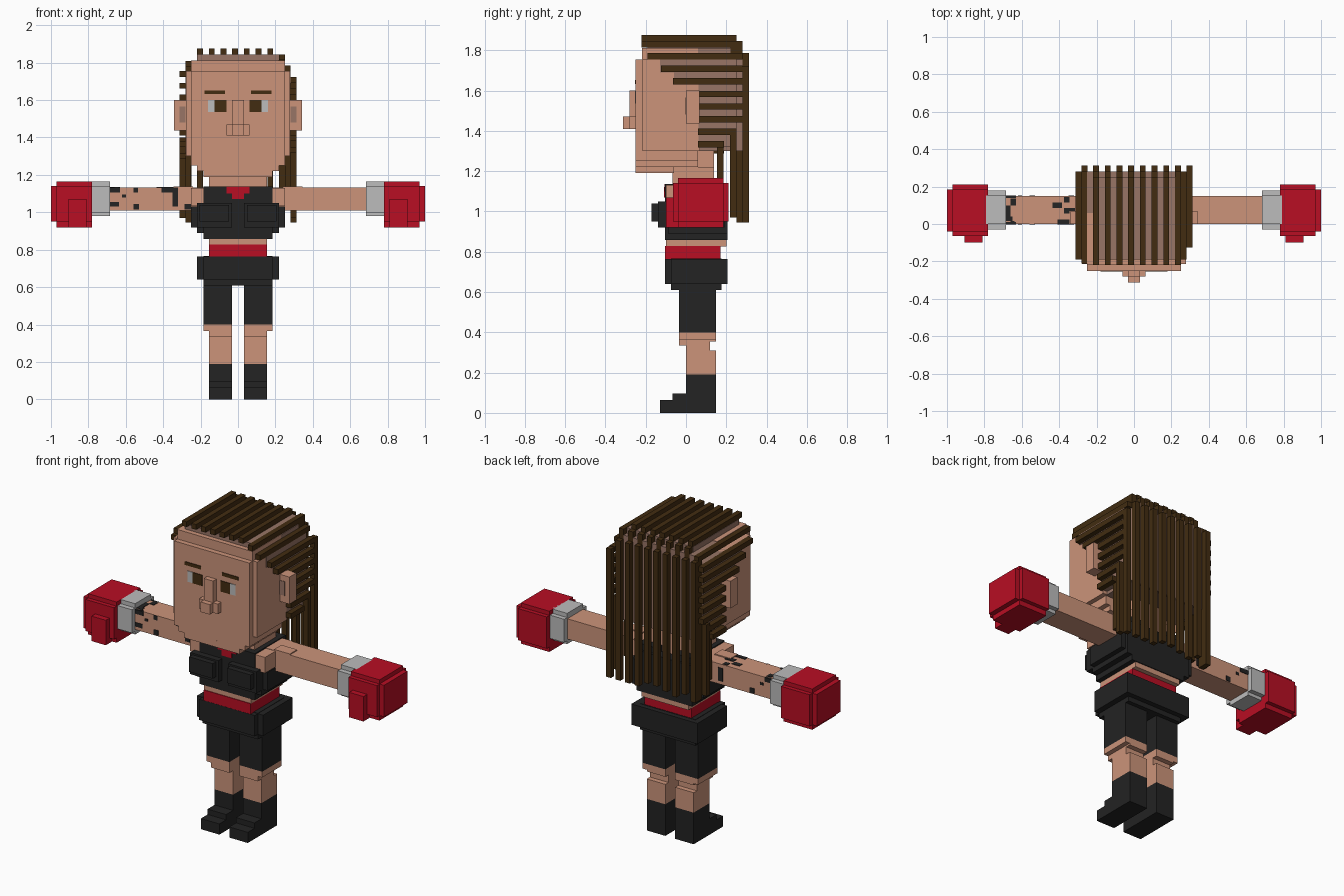
import bpy, bmesh, random

random.seed(4)
V = 0.03125  # block unit


def material(name, rgb):
    m = bpy.data.materials.new(name)
    lin = [(c / 255 / 12.92) if c < 11 else ((c / 255 + 0.055) / 1.055) ** 2.4 for c in rgb]
    m.diffuse_color = (*lin, 1)
    return m


SKIN = material("skin", (204, 148, 122))
SCALP = material("shaved_scalp", (152, 117, 102))
HAIR = material("dark_brown", (66, 44, 17))
BLACK = material("black_cloth", (35, 35, 35))
RED = material("red", (184, 14, 35))
GREY = material("light_grey", (188, 188, 188))


def part(name, mat, boxes, mirror=False):
    """Join boxes (x0, x1, y0, y1, z0, z1) into one object, optionally doubled across x."""
    bm = bmesh.new()
    if mirror:
        boxes = boxes + [(-b[1], -b[0], *b[2:]) for b in boxes]
    for x0, x1, y0, y1, z0, z1 in boxes:
        vs = bmesh.ops.create_cube(bm, size=1)["verts"]
        bmesh.ops.scale(bm, vec=(x1 - x0, y1 - y0, z1 - z0), verts=vs)
        bmesh.ops.translate(bm, vec=((x0 + x1) / 2, (y0 + y1) / 2, (z0 + z1) / 2), verts=vs)
    me = bpy.data.meshes.new(name)
    bm.to_mesh(me)
    bm.free()
    me.materials.append(mat)
    ob = bpy.data.objects.new(name, me)
    bpy.context.collection.objects.link(ob)
    return ob


def c(w, *rest):
    """Box centred on x with half width w."""
    return (-w, w, *rest)


# Legs
part("boots", BLACK, [(.033, .156, 0, .15, 0, .19),
                      (.033, .156, -.13, .01, 0, .064),
                      (.033, .156, -.066, .01, .06, .096)], True)
part("shins", SKIN, [(.033, .156, 0, .12, .19, .40),
                     (.033, .156, .11, .15, .19, .31),
                     (.033, .156, .11, .15, .355, .40),
                     (.033, .185, -.035, .15, .365, .40),
                     (.033, .156, -.035, .02, .335, .37)], True)
part("short_legs", BLACK, [(.033, .185, -.035, .15, .40, .64)], True)
part("shorts", BLACK, [c(.185, -.075, .175, .61, .767), c(.22, -.075, .205, .64, .765),
                       c(.185, -.105, .205, .64, .765)])

# Torso
part("belt", RED, [c(.156, -.104, .172, .76, .828)])
part("midriff", SKIN, [c(.156, -.10, .20, .826, .87)])
part("top", BLACK, [c(.185, -.104, .205, .857, 1.10),
                    c(.22, -.09, .205, .89, 1.04),
                    c(.25, -.075, .19, .92, 1.03)])
part("top_straps", BLACK, [(.062, .185, -.104, .19, 1.09, 1.137)], True)
part("chest", BLACK, [(.033, .22, -.14, -.09, .92, 1.05),
                      (.048, .205, -.172, -.13, .95, 1.04)], True)
part("red_collar", RED, [c(.062, -.107, -.06, 1.10, 1.137), c(.033, -.109, -.08, 1.07, 1.12)])
part("neck", SKIN, [c(.156, -.066, .14, 1.06, 1.22), c(.11, -.03, .14, 1.2, 1.3)])

# Arms
part("shoulders", SKIN, [(.15, .25, -.10, .16, 1.035, 1.13),
                         (.24, .345, 0, .07, 1.02, 1.138)], True)
part("arms", SKIN, [(.17, .70, 0, .15, 1.01, 1.132)], True)
part("glove_cuffs", GREY, [(.685, .79, 0, .152, .98, 1.165),
                           (.685, .79, -.03, .18, 1.0, 1.14)], True)
part("gloves", RED, [(.78, .97, -.065, .21, .95, 1.14),
                     (.78, .97, -.04, .185, .92, 1.165),
                     (.96, 1.0, -.04, .185, .95, 1.14),
                     (.81, .905, -.10, 0, .92, 1.07)], True)

# Arm markings: plates on the front, the top and the back of one arm
E = .003
front = [(-.69, -.63, 1.107, 1.132), (-.69, -.635, 1.03, 1.055), (-.62, -.60, 1.08, 1.095),
         (-.56, -.535, 1.105, 1.132), (-.56, -.53, 1.015, 1.045), (-.41, -.32, 1.107, 1.132),
         (-.35, -.32, 1.03, 1.11), (-.285, -.25, 1.015, 1.045)]
top = [(-.66, -.63, .10, .135), (-.69, -.66, .04, .10), (-.69, -.65, .015, .04),
       (-.66, -.64, 0, .015), (-.375, -.345, .115, .145), (-.435, -.385, .085, .115),
       (-.375, -.315, .055, .085), (-.41, -.34, 0, .025)]
part("arm_markings", BLACK,
     [(a, b, -E, .01, z0, z1) for a, b, z0, z1 in front] +
     [(a, b, y0, y1, 1.12, 1.132 + E) for a, b, y0, y1 in top] +
     [(a, b, .14, .15 + E, z0, z1) for a, b, z0, z1 in front[::2]])

# Head
part("head", SKIN, [c(.25, -.219, .06, 1.25, 1.812),
                    c(.278, -.215, .07, 1.30, 1.755),
                    c(.25, -.25, -.21, 1.25, 1.755),
                    c(.22, -.25, .06, 1.22, 1.26),
                    c(.185, -.25, -.06, 1.19, 1.23)])
part("ears", SKIN, [(.27, .342, 0, .066, 1.437, 1.60)], True)
part("ear_hollows", SCALP, [(.28, .312, -E, .02, 1.48, 1.565)], True)
part("scalp", SCALP, [c(.22, -.19, .25, 1.80, 1.843),
                      c(.25, .05, .28, 1.30, 1.81),
                      c(.281, .062, .25, 1.32, 1.755),
                      c(.281, -.06, .1, 1.63, 1.755),
                      c(.281, -.13, 0, 1.69, 1.755)])
part("nose", SKIN, [c(.031, -.281, -.24, 1.44, 1.60),
                    c(.062, -.281, -.24, 1.41, 1.47),
                    c(.031, -.312, -.24, 1.41, 1.47)])
part("eye_whites", GREY, [(.125, .16, -.253, -.24, 1.535, 1.60)], True)
part("pupils", HAIR, [(.062, .125, -.254, -.24, 1.535, 1.60)], True)
part("eyebrows", HAIR, [(.07, .178, -.254, -.24, 1.632, 1.652)], True)

# Hair: strands over the top, stepping down at the back and hanging free
strands = []
for i in range(10):
    x = -.281 + i * 2 * V
    x1 = x + V
    end = .945 + random.choice([0, V, V / 2])
    if 1 <= i <= 8:
        z = 1.875 if i < 8 else 1.845
        strands += [(x, x1, -.22, .25, z - V, z), (x, x1, .22, .281, 1.78, 1.845)]
        strands.append((x, x1, .281, .312, end, 1.785))
    elif i == 0:
        strands += [(x, x1, -.21, .281, 1.78, 1.81), (x, x1, .25, .312, end, 1.785)]
    else:
        strands.append((x, x1, .281, .312, end, 1.72))
part("top_and_back_hair", HAIR, strands)

# Hair: strands running back along both sides of the head
sides = []
for s in (1, -1):
    starts = [-.19, -.125, -.065] + [.06] * 5
    for i, y in enumerate(starts):
        z = 1.755 - 2 * V * i - (V if s < 0 else 0)
        a, b = (.25, .281) if (i == 0 and s > 0) else (.278, .312)
        yb = .281 if i < 6 else .25 - 2 * V * (i - 6)
        sides.append((min(s * a, s * b), max(s * a, s * b), y, yb, z, z + V))
    for a, y, z0, z1 in ((.25, .155, 1.03, 1.34), (.281, .219, .97, 1.40)):
        x0, x1 = sorted((s * a, s * (a + V)))
        sides.append((x0, x1, y, y + V, z0, z1))
part("side_hair", HAIR, sides)
